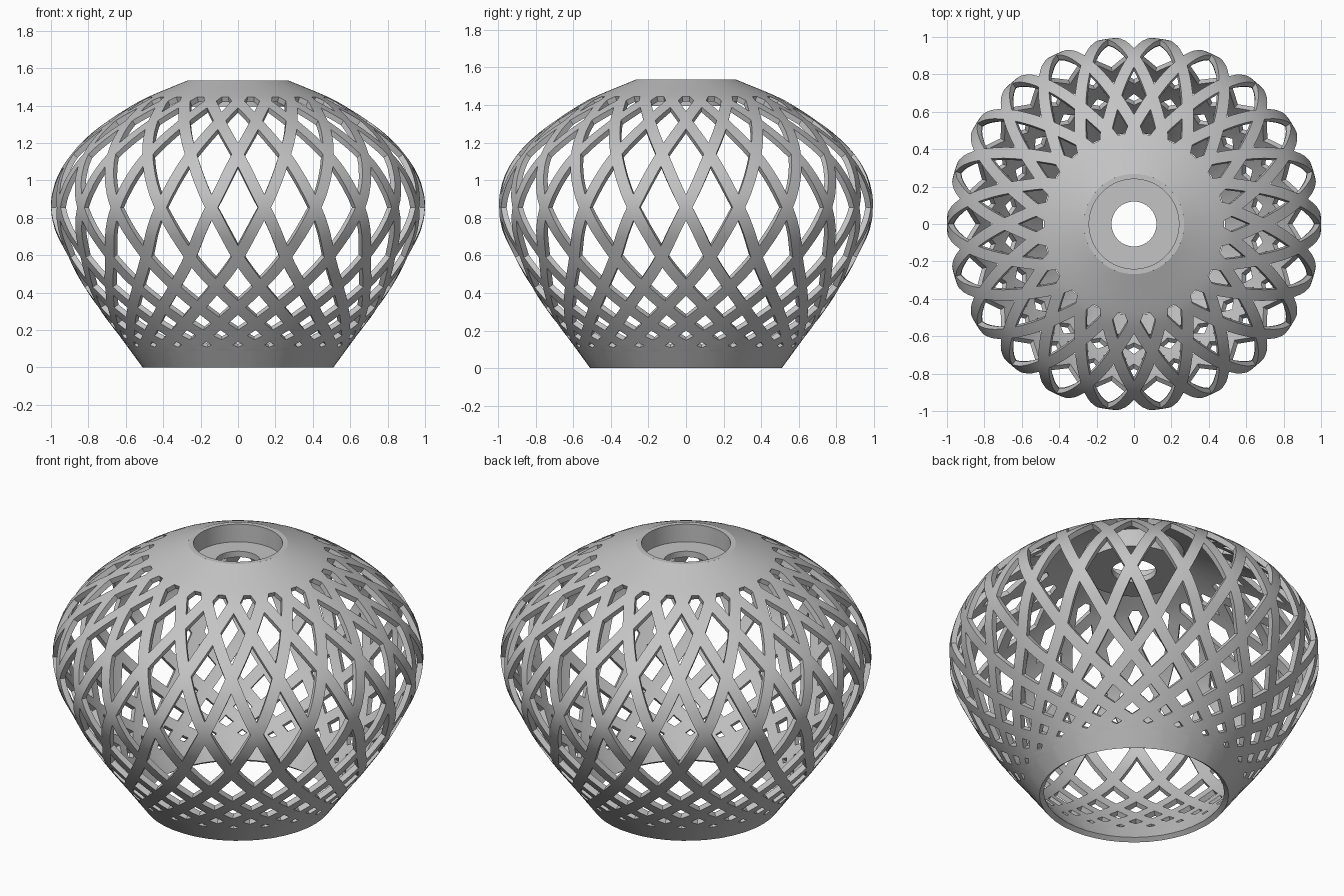
import bpy, bmesh, math

if "Cube" in bpy.data.objects:
    bpy.data.objects.remove(bpy.data.objects["Cube"])

N = 22                     # ribs in each winding direction
P = math.pi / N            # half of the angular pitch
RIB = 0.062                # rib width
WALL = 0.03                # shell thickness
K_LOW, K_HIGH, K_CAP = -8, 3, 2.25

# outer outline: height -> radius
OUTLINE = [(0, .51), (.15, .62), (.31, .74), (.47, .845), (.63, .93), (.74, .98), (.855, 1.0),
           (.96, .987), (1.06, .948), (1.15, .887), (1.235, .803), (1.31, .707), (1.38, .60),
           (1.44, .495), (1.535, .268)]
# crossing rows: row number -> height
ROWS = [(-9, .05), (-8, .082), (-7, .12), (-6, .17), (-5, .235), (-4, .32), (-3, .43),
        (-2, .59), (-1, .855), (0, 1.14), (1, 1.32), (2, 1.425), (3, 1.495), (4, 1.53)]


def interp(pts, x):
    """Smooth curve through the points."""
    n = len(pts)
    i = 0
    while i < n - 2 and x > pts[i + 1][0]:
        i += 1

    def slope(j):
        a, b = pts[max(j - 1, 0)], pts[min(j + 1, n - 1)]
        return (b[1] - a[1]) / (b[0] - a[0])
    (x0, y0), (x1, y1) = pts[i], pts[i + 1]
    d = x1 - x0
    t = (x - x0) / d
    return ((2*t**3 - 3*t**2 + 1) * y0 + (t**3 - 2*t**2 + t) * d * slope(i)
            + (3*t**2 - 2*t**3) * y1 + (t**3 - t**2) * d * slope(i + 1))


def height(k):
    return interp(ROWS, k)


def radius(z):
    return interp(OUTLINE, z)


def half_rib(k):
    """Angle covered by half a rib, measured around the axis."""
    z0, z1 = height(k - .05), height(k + .05)
    r0, r1 = radius(z0), radius(z1)
    r = (r0 + r1) / 2
    ds = math.hypot(z1 - z0, r1 - r0)
    return RIB / 2 * math.sqrt(1 + (r * P * .1 / ds) ** 2) / r


def window(k, j):
    """Half angle of the opening of a cell centred on row j."""
    return max(0.0, P * (1 - abs(k - j)) - half_rib(k))


def tip(a, b):
    """Row at which the opening running from a toward b closes."""
    lo, hi = a, b
    for _ in range(40):
        m = (lo + hi) / 2
        if P * abs(b - m) > half_rib(m):
            lo = m
        else:
            hi = m
    return lo


def samples(j):
    """Shared row samples between rows j and j + 1."""
    keep = [j, j + 1, tip(j, j + 1), tip(j + 1, j)]
    if j < K_CAP < j + 1:
        keep.append(K_CAP)
    for i in range(1, 7):
        k = j + i / 7
        if all(abs(k - q) > .05 for q in keep):
            keep.append(k)
    return sorted(keep)


bm = bmesh.new()


def point(z, a):
    r = radius(z)
    return bm.verts.new((r * math.cos(a), r * math.sin(a), z))


def quad(za, zb, a0, a1, b0, b1):
    bm.faces.new([point(za, a0), point(za, a1), point(zb, b1), point(zb, b0)])


def centres(j):
    return [-math.pi / 2 + 2 * P * m + (0 if j % 2 else P) for m in range(N)]


# lattice of diamond cells
for j in range(K_LOW, K_HIGH + 1):
    closed = j in (K_LOW, K_HIGH)
    ks = []
    if j > K_LOW:
        ks += samples(j - 1)
    if j < K_HIGH:
        ks += samples(j)[1 if ks else 0:]
    for ka, kb in zip(ks, ks[1:]):
        za, zb = height(ka), height(kb)
        oa, ob = P * (1 - abs(ka - j)), P * (1 - abs(kb - j))
        wa, wb = window(ka, j), window(kb, j)
        filled = closed or (ka + kb) / 2 > K_CAP
        for c in centres(j):
            for s in (-1, 1):
                quad(za, zb, c + s*oa, c + s*wa, c + s*ob, c + s*wb)
                if filled and max(wa, wb) > 1e-5:
                    quad(za, zb, c + s*wa, c, c + s*wb, c)

# solid collars below and above the lattice
for j, zs in ((K_LOW, [0, .04, height(K_LOW)]), (K_HIGH, [height(K_HIGH), 1.515, 1.535])):
    w = window(j, j)
    cols = [-P, -w, 0, w, P]
    for za, zb in zip(zs, zs[1:]):
        for c in centres(j):
            for a0, a1 in zip(cols, cols[1:]):
                if a1 - a0 > 1e-4:
                    quad(za, zb, c + a0, c + a1, c + a0, c + a1)

bmesh.ops.remove_doubles(bm, verts=bm.verts, dist=2e-4)
bm.normal_update()
for f in bm.faces:
    c = f.calc_center_median()
    c.z -= .75
    if f.normal.dot(c) < 0:
        f.normal_flip()

grey = bpy.data.materials.new("warm_grey")
grey.diffuse_color = (.55, .55, .55, 1)
grey.use_nodes = True
grey.node_tree.nodes["Principled BSDF"].inputs["Base Color"].default_value = grey.diffuse_color


def make_object(name, b):
    me = bpy.data.meshes.new(name)
    b.to_mesh(me)
    b.free()
    me.materials.append(grey)
    ob = bpy.data.objects.new(name, me)
    bpy.context.collection.objects.link(ob)
    bpy.ops.object.select_all(action='DESELECT')
    ob.select_set(True)
    bpy.context.view_layer.objects.active = ob
    return ob


# lattice shell, thickened inward
shell = make_object("lattice_shade", bm)
mod = shell.modifiers.new("thickness", 'SOLIDIFY')
mod.thickness = WALL
mod.offset = -1
bpy.ops.object.modifier_apply(modifier=mod.name)
bpy.ops.object.shade_smooth_by_angle(angle=math.radians(35))

# recessed socket cup with a centre hole
profile = [(.268, 1.535), (.24, 1.535), (.24, 1.43), (.12, 1.43),
           (.12, 1.395), (.272, 1.395), (.272, 1.525)]
SEG = 88
cup = bmesh.new()
rings = [[cup.verts.new((r * math.cos(2*math.pi*i/SEG), r * math.sin(2*math.pi*i/SEG), z))
          for i in range(SEG)] for r, z in profile]
for a, b in zip(rings, rings[1:] + rings[:1]):
    for i in range(SEG):
        n = (i + 1) % SEG
        cup.faces.new([a[i], a[n], b[n], b[i]])
bmesh.ops.recalc_face_normals(cup, faces=cup.faces)
make_object("socket_cup", cup)
bpy.ops.object.shade_smooth_by_angle(angle=math.radians(35))
